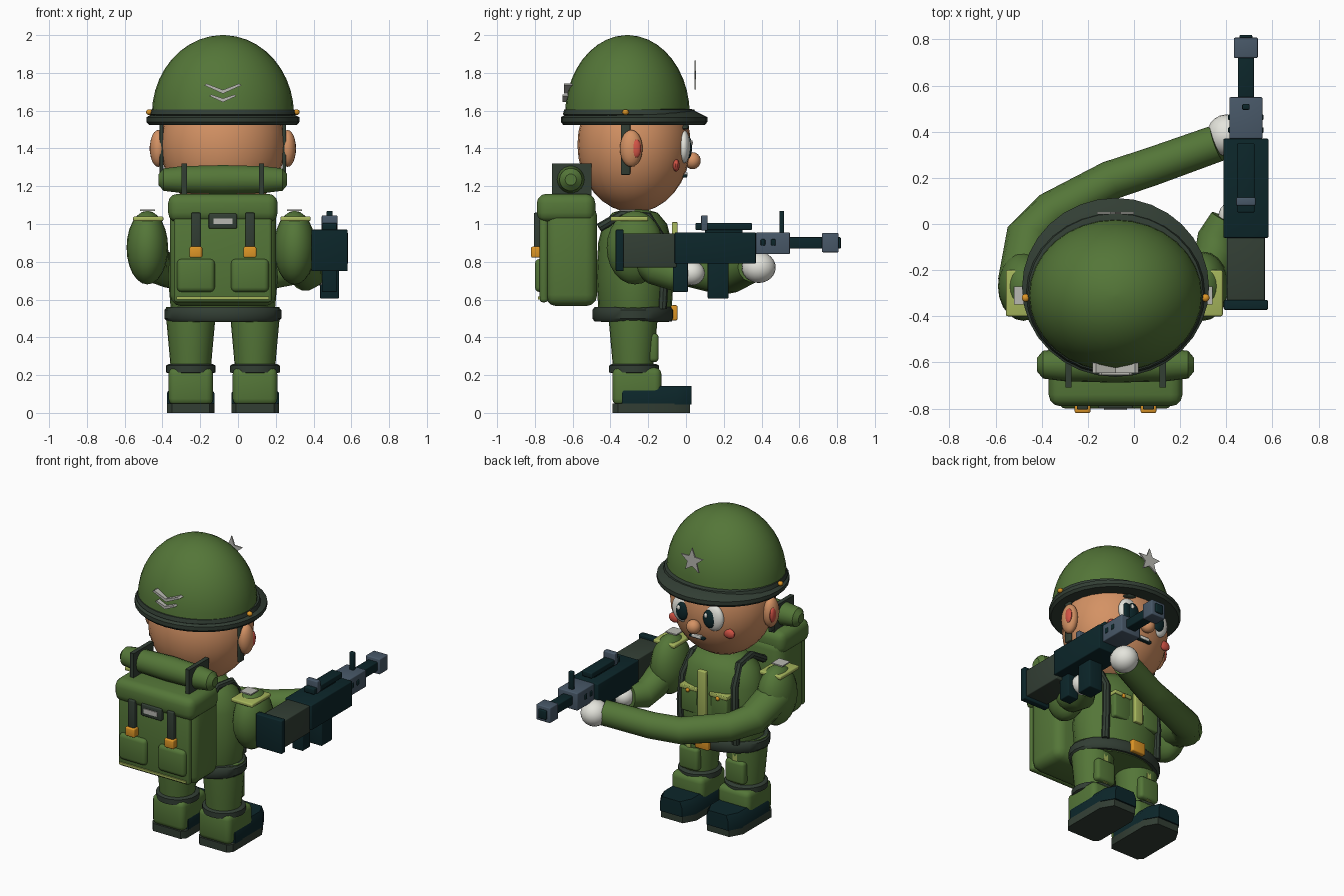
import bpy, bmesh, math
from mathutils import Vector, Matrix

old = bpy.data.objects.get("Cube")
if old:
    bpy.data.objects.remove(old, do_unlink=True)


def material(name, *rgb):
    lin = [((v / 255 + 0.055) / 1.055) ** 2.4 for v in rgb] + [1]
    m = bpy.data.materials.new(name)
    m.use_nodes = True
    m.diffuse_color = lin
    m.node_tree.nodes["Principled BSDF"].inputs["Base Color"].default_value = lin
    return m


GREEN = material("uniform green", 84, 118, 56)
DARK = material("dark strap green", 50, 62, 52)
BLACK = material("gun black", 12, 38, 42)
SLATE = material("gun slate", 72, 88, 104)
SKIN = material("skin", 212, 146, 100)
WHITE = material("white", 228, 228, 220)
SILVER = material("silver", 185, 185, 178)
RED = material("cheek red", 212, 84, 70)
ORANGE = material("brass orange", 222, 150, 38)
LIME = material("light trim green", 166, 182, 92)
C = -0.08  # body centre line


def finish(name, bm, mat, angle=40):
    bmesh.ops.recalc_face_normals(bm, faces=bm.faces)
    for f in bm.faces:
        f.smooth = True
    me = bpy.data.meshes.new(name)
    bm.to_mesh(me)
    bm.free()
    me.set_sharp_from_angle(angle=math.radians(angle))
    me.materials.append(mat)
    ob = bpy.data.objects.new(name, me)
    bpy.context.collection.objects.link(ob)
    return ob


def box(name, x, y, z, mat, bevel=0.0):
    bm = bmesh.new()
    bmesh.ops.create_cube(bm, size=1)
    for v in bm.verts:
        v.co = [(a + b) / 2 + (b - a) * t for (a, b), t in zip((x, y, z), v.co)]
    if bevel:
        bmesh.ops.bevel(bm, geom=bm.edges[:], offset=bevel, segments=3, profile=0.5, affect='EDGES')
    return finish(name, bm, mat)


def ball(name, c, r, mat, seg=20, tilt=0):
    bm = bmesh.new()
    bmesh.ops.create_uvsphere(bm, u_segments=seg, v_segments=seg // 2 + 2, radius=1)
    bm.transform(Matrix.Translation(c) @ Matrix.Rotation(tilt, 4, 'Y') @ Matrix.Diagonal((*r, 1)))
    return finish(name, bm, mat)


def loft(name, rings, mat):
    bm = bmesh.new()
    loops = [[bm.verts.new(p) for p in ring] for ring in rings]
    n = len(loops[0])
    for a, b in zip(loops, loops[1:]):
        for i in range(n):
            bm.faces.new((a[i], a[(i + 1) % n], b[(i + 1) % n], b[i]))
    bm.faces.new(loops[0])
    bm.faces.new(loops[-1])
    return finish(name, bm, mat)


def lathe(name, x, y, profile, mat, sx=1.0, seg=24):
    turn = [2 * math.pi * i / seg for i in range(seg)]
    return loft(name, [[(x + sx * r * math.cos(t), y + r * math.sin(t), z) for t in turn]
                       for r, z in profile], mat)


def tube(name, pts, radii, mat, seg=14):
    pts = [Vector(p) for p in pts]
    rings = []
    for i, p in enumerate(pts):
        d = (pts[min(i + 1, len(pts) - 1)] - pts[max(i - 1, 0)]).normalized()
        u = d.cross((0, 0, 1) if abs(d.z) < 0.9 else (0, 1, 0)).normalized()
        w = d.cross(u)
        rings.append([p + radii[i] * (u * math.cos(k * 2 * math.pi / seg) + w * math.sin(k * 2 * math.pi / seg))
                      for k in range(seg)])
    return loft(name, rings, mat)


def prism(name, outline, lo, hi, mat, axis='y'):
    return loft(name, [[(a, h, b) if axis == 'y' else (a, b, h) for a, b in outline] for h in (lo, hi)], mat)


# Torso, belt and collar
lathe("torso", C, -0.27, [(.18, .48), (.195, .56), (.205, .72), (.195, .9), (.17, 1.0), (.12, 1.06), (.05, 1.08)], GREEN, 1.42)
lathe("belt", C, -0.28, [(.205, .485), (.215, .5), (.215, .545), (.205, .56)], DARK, 1.44)
box("belt_buckle", (C - .05, C + .05), (-.08, -.045), (.49, .57), ORANGE, .008)
box("shirt_placket", (C - .03, C + .03), (-.075, -.045), (.7, 1.01), LIME, .006)

# Head and helmet
ball("head", (C, -.275, 1.42), (.33, .3, .36), SKIN, 28)
dome = [(.33 * math.cos(a), 1.58 + .42 * math.sin(a)) for a in [i * math.pi / 20.4 for i in range(11)]]
lathe("helmet_dome", C, -.31, dome, GREEN, 1.14, 32)
lathe("helmet_brim", C, -.275, [(.3, 1.53), (.375, 1.525), (.388, 1.54), (.388, 1.565), (.37, 1.575), (.32, 1.6)], DARK, 1.045, 32)
lathe("helmet_band", C, -.3, [(.335, 1.57), (.352, 1.58), (.345, 1.605), (.32, 1.61)], DARK, 1.1, 32)
star = [(C + r * math.sin(k * math.pi / 5), 1.78 + r * math.cos(k * math.pi / 5))
        for k in range(10) for r in [(.085, .036)[k % 2]]]
prism("helmet_star", star, .044, .053, SILVER)
for i, (w, z, y) in enumerate([(.1, 1.69, -.645), (.072, 1.645, -.655)]):
    h = w * .45
    prism(f"helmet_chevron_{i}", [(C - w, z + h), (C, z), (C + w, z + h), (C + w * .85, z + h + .008),
                                  (C, z + .02), (C - w * .85, z + h + .008)], y, y + .05, SILVER)

# Face
ball("nose", (C, .035, 1.335), (.045, .043, .045), SKIN)
box("mouth", (C - .055, C + .055), (-.02, .006), (1.245, 1.262), BLACK, .005)
box("teeth", (C - .035, C + .035), (-.015, .009), (1.25, 1.272), WHITE, .004)

for s, side in ((-1, "right"), (1, "left")):
    def X(off):
        return C + s * off

    def span(a, b):
        return tuple(sorted((X(a), X(b))))

    # Paired face parts
    ball(f"{side}_eye", (X(.115), -.012, 1.41), (.072, .035, .088), WHITE)
    ball(f"{side}_pupil", (X(.1), .012, 1.405), (.044, .02, .06), BLACK)
    ball(f"{side}_eye_glint", (X(.1) + .015, .028, 1.43), (.013, .008, .016), WHITE, 10)
    ball(f"{side}_eyebrow", (X(.11), -.005, 1.515), (.05, .022, .013), DARK, 12, s * .2)
    ball(f"{side}_cheek", (X(.2), -.052, 1.31), (.042, .018, .032), RED, 14)
    ball(f"{side}_ear", (X(.342), -.29, 1.4), (.045, .06, .098), SKIN)
    ball(f"{side}_inner_ear", (X(.372), -.265, 1.4), (.016, .028, .05), RED, 12)
    box(f"{side}_chin_strap", span(.315, .335), (-.345, -.295), (1.26, 1.55), DARK, .006)
    ball(f"{side}_helmet_rivet", (X(.39), -.32, 1.592), (.018, .018, .015), ORANGE, 10)

    # Chest pockets and shoulder straps
    box(f"{side}_chest_pocket", span(.05, .17), (-.13, -.07), (.7, .86), GREEN, .012)
    box(f"{side}_pocket_trim", span(.045, .175), (-.13, -.062), (.85, .875), LIME, .005)
    ball(f"{side}_pocket_button", (X(.11), -.06, .85), (.014, .01, .014), ORANGE, 10)
    tube(f"{side}_shoulder_strap", [(X(.2), -.125, .55), (X(.2), -.115, .75), (X(.19), -.125, .92),
                                    (X(.17), -.2, 1.04), (X(.16), -.34, 1.05), (X(.17), -.46, .98)], [.024] * 6, DARK, 8)

    # Legs and boots
    lathe(f"{side}_trouser_leg", X(.17), -.28, [(.105, .22), (.112, .3), (.13, .5), (.13, .56)], GREEN)
    lathe(f"{side}_boot_cuff", X(.17), -.275, [(.118, .21), (.132, .215), (.132, .25), (.118, .258)], DARK)
    box(f"{side}_boot_shaft", span(.052, .288), (-.39, -.13), (.04, .24), GREEN, .035)
    box(f"{side}_knee_patch", span(.1, .24), (-.2, -.145), (.27, .42), GREEN, .02)
    box(f"{side}_trouser_stripe", span(.155, .185), (-.17, -.155), (.27, .47), LIME)
    foot = [(X(a), b) for a, b in [(.045, -.36), (.07, -.39), (.27, -.39), (.297, -.36), (.297, -.06),
                                   (.25, .02), (.09, .02), (.045, -.06)]]
    prism(f"{side}_sole", foot, 0, .05, DARK, 'z')
    upper = [(x, max(y, -.35) + .01) for x, y in foot]
    loft(f"{side}_shoe", [[(x, y, .045) for x, y in upper], [(x, y, .105) for x, y in upper],
                          [(X(.17) + (x - X(.17)) * .8, y * .93, .142) for x, y in upper]], BLACK)

    # Shoulders and epaulets
    sx = -.48 if s < 0 else .3
    ball(f"{side}_shoulder", (sx, -.27, .875), (.11, .15, .195), GREEN)
    box(f"{side}_epaulet", (sx - .075, sx + .085), (-.4, -.2), (1.015, 1.04), LIME, .008)
    box(f"{side}_epaulet_mark", (sx - .04, sx + .04), (-.35, -.27), (1.068, 1.076), SILVER)

    # Backpack paired parts
    off = .143
    box(f"{side}_pack_pocket", span(off - .1, off + .1), (-.8, -.72), (.64, .815), GREEN, .025)
    box(f"{side}_pack_strap", span(off - .024, off + .024), (-.805, -.75), (.87, 1.06), DARK, .006)
    box(f"{side}_pack_buckle", span(off - .034, off + .034), (-.82, -.77), (.822, .88), ORANGE, .008)
    box(f"{side}_roll_strap", span(.19, .218), (-.71, -.5), (1.15, 1.32), DARK)

# Backpack
box("pack_body", (C - .28, C + .28), (-.745, -.47), (.565, 1.1), GREEN, .06)
box("pack_panel", (C - .26, C + .26), (-.775, -.73), (.585, 1.04), GREEN, .018)
box("pack_flap", (C - .29, C + .29), (-.79, -.48), (1.01, 1.16), GREEN, .05)
box("pack_trim", (C - .245, C + .245), (-.783, -.77), (.6, .615), LIME)
box("pack_label_frame", (C - .075, C + .075), (-.8, -.77), (.975, 1.055), DARK, .008)
box("pack_label", (C - .05, C + .05), (-.806, -.79), (1.0, 1.03), SILVER)
tube("bed_roll", [(C + s, -.61, 1.235) for s in (-.34, -.315, -.22, 0, .22, .315, .34)],
     [.03, .06, .072, .078, .072, .06, .03], GREEN, 18)

# Arms and hands
tube("right_arm", [(-.48, -.25, .88), (-.455, -.05, .79), (-.36, .05, .75), (-.1, .19, .71), (.08, .25, .72), (.36, .35, .77)],
     [.11, .1, .09, .085, .083, .08], GREEN)
ball("right_hand", (.4, .385, .77), (.085, .09, .082), WHITE)
tube("left_arm", [(.3, -.26, .86), (.35, -.15, .76), (.36, -.06, .73), (.4, .02, .74)], [.1, .09, .085, .07], GREEN)
ball("left_hand", (.43, .03, .74), (.065, .07, .065), WHITE)

# Gun, built around its own centre plane
G = .485
for name, w, y, z, mat in [
    ("stock", .082, (-.34, -.05), (.77, .95), DARK), ("butt_plate", .096, (-.372, -.33), (.75, .97), BLACK),
    ("receiver", .098, (-.06, .37), (.79, .955), BLACK), ("front_housing", .072, (.37, .55), (.84, .955), SLATE),
    ("barrel", .035, (.54, .73), (.87, .93), BLACK), ("muzzle", .052, (.72, .808), (.85, .952), SLATE),
    ("muzzle_tip", .028, (.8, .82), (.87, .93), BLACK), ("top_rail", .038, (.05, .35), (.968, 1.005), BLACK),
    ("rail_mount", .025, (.1, .3), (.95, .975), BLACK), ("rear_sight", .042, (.08, .115), (.965, 1.045), SLATE),
    ("front_sight", .016, (.495, .52), (.95, 1.07), BLACK), ("magazine", .05, (.115, .225), (.605, .8), BLACK),
    ("pistol_grip", .04, (-.07, .01), (.64, .8), BLACK), ("vent_rear", .077, (.395, .42), (.885, .92), BLACK),
    ("vent_front", .077, (.45, .475), (.885, .92), BLACK),
]:
    box("gun_" + name, (G - w, G + w), y, z, mat, .006)
